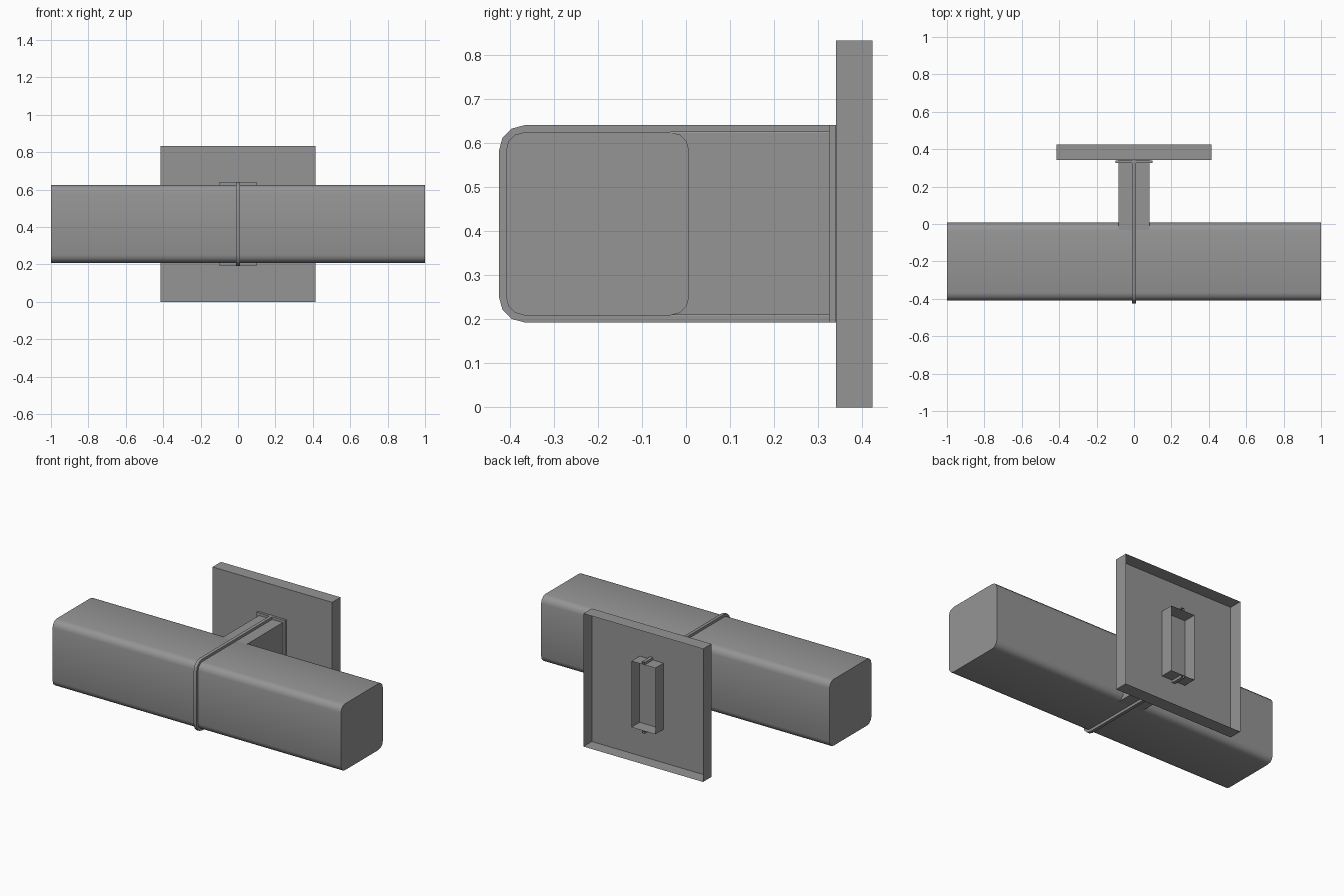
import bpy, bmesh, math

if "Cube" in bpy.data.objects:
    bpy.data.objects.remove(bpy.data.objects["Cube"])


def finish(bm, name, smooth=False):
    me = bpy.data.meshes.new(name)
    bm.to_mesh(me)
    bm.free()
    me.materials.append(grey)
    ob = bpy.data.objects.new(name, me)
    bpy.context.collection.objects.link(ob)
    if smooth:
        bpy.ops.object.select_all(action='DESELECT')
        bpy.context.view_layer.objects.active = ob
        ob.select_set(True)
        bpy.ops.object.shade_smooth_by_angle(angle=math.radians(40))
    return ob


def box(name, half_x, y0, y1, z0, z1, open_back=False):
    """Box centred on x, optionally without its back (+y) face."""
    bm = bmesh.new()
    bmesh.ops.create_cube(bm, size=1)
    bm.normal_update()
    if open_back:
        gone = [f for f in bm.faces if f.normal.y > 0.9]
        bmesh.ops.delete(bm, geom=gone, context='FACES')
    for v in bm.verts:
        v.co.x *= 2 * half_x
        v.co.y = (y0 + y1) / 2 + v.co.y * (y1 - y0)
        v.co.z = (z0 + z1) / 2 + v.co.z * (z1 - z0)
    return finish(bm, name)


def arc(cy, cz, r, a0, a1, n=3):
    angles = [math.radians(a0 + (a1 - a0) * i / n) for i in range(n + 1)]
    return [(cy + r * math.cos(a), cz + r * math.sin(a)) for a in angles]


# Dark grey shared by all parts
grey = bpy.data.materials.new("dark_grey")
grey.diffuse_color = (0.3, 0.3, 0.3, 1)
grey.use_nodes = True
grey.node_tree.nodes["Principled BSDF"].inputs["Base Color"].default_value = grey.diffuse_color

# Rounded square beam running along x
bm = bmesh.new()
r, y0, y1, z0, z1 = 0.042, -0.409, 0.007, 0.209, 0.625
profile = (arc(y1 - r, z1 - r, r, 0, 90) + arc(y0 + r, z1 - r, r, 90, 180)
           + arc(y0 + r, z0 + r, r, 180, 270) + arc(y1 - r, z0 + r, r, 270, 360))
face = bm.faces.new([bm.verts.new((-1, y, z)) for y, z in profile])
ext = bmesh.ops.extrude_face_region(bm, geom=[face], use_keep_orig=True)
for g in ext['geom']:
    if isinstance(g, bmesh.types.BMVert):
        g.co.x = 1
bmesh.ops.recalc_face_normals(bm, faces=bm.faces)
finish(bm, "beam", True)

# Wall plate, an open-backed tray
box("wall_plate", 0.415, 0.341, 0.424, 0.0, 0.834, True)

# Hollow bracket arm that passes through the plate
box("bracket_arm", 0.083, -0.36, 0.423, 0.2095, 0.6245, True)

# Thin flange where the arm meets the plate
box("flange", 0.1, 0.325, 0.340, 0.193, 0.641)


# U-shaped strap wrapped around the front of the beam
def strap_path(off, rad):
    t, b, f = z1 + off, z0 - off, y0 - off
    return ([(0.423, t)] + arc(f + rad, t - rad, rad, 90, 180)
            + arc(f + rad, b + rad, rad, 180, 270) + [(0.423, b)])


bm = bmesh.new()
outer, inner = strap_path(0.016, 0.058), strap_path(0, 0.042)
w = 0.01
rows = [[bm.verts.new((x, y, z)) for x, (y, z) in
         ((-w, i), (-w, o), (w, o), (w, i))] for o, i in zip(outer, inner)]
for a, b in zip(rows, rows[1:]):
    for k in range(4):
        j = (k + 1) % 4
        bm.faces.new((a[k], a[j], b[j], b[k]))
bmesh.ops.recalc_face_normals(bm, faces=bm.faces)
finish(bm, "strap", True)
